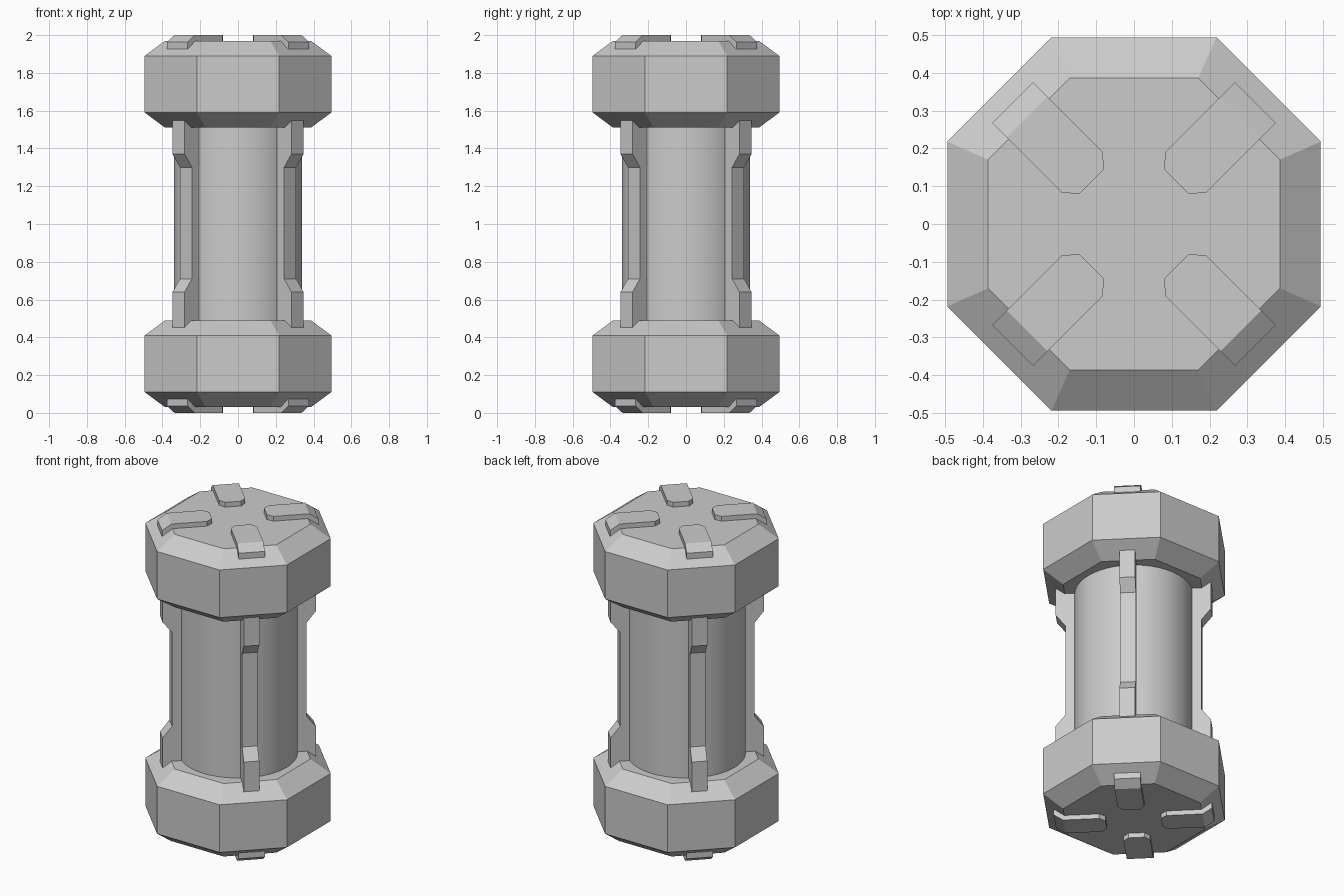
import bpy, bmesh
from math import radians
from mathutils import Matrix

if "Cube" in bpy.data.objects:
    bpy.data.objects.remove(bpy.data.objects["Cube"])


def loft(name, rings, matrix=Matrix()):
    """Skin a list of equal-length point rings and close both ends."""
    bm = bmesh.new()
    rows = [[bm.verts.new(matrix @ Matrix.Translation(p).translation) for p in ring] for ring in rings]
    n = len(rows[0])
    for a, b in zip(rows, rows[1:]):
        for i in range(n):
            bm.faces.new((a[i], a[(i + 1) % n], b[(i + 1) % n], b[i]))
    bm.faces.new(rows[0])
    bm.faces.new(rows[-1])
    bmesh.ops.recalc_face_normals(bm, faces=bm.faces)
    mesh = bpy.data.meshes.new(name)
    bm.to_mesh(mesh)
    bm.free()
    obj = bpy.data.objects.new(name, mesh)
    bpy.context.collection.objects.link(obj)
    return obj


def octagon(a, b, z):
    return [(a, -b, z), (a, b, z), (b, a, z), (-b, a, z),
            (-a, b, z), (-a, -b, z), (-b, -a, z), (b, -a, z)]


# Smooth central barrel
bpy.ops.mesh.primitive_cylinder_add(vertices=48, radius=0.34, depth=1.1, location=(0, 0, 1))
barrel = bpy.context.object
barrel.name = "barrel"
bpy.ops.object.shade_smooth_by_angle(angle=radians(30))

# Chamfered octagonal end caps
cap = [(0.386, 0.170, 0.03), (0.494, 0.218, 0.11), (0.494, 0.218, 0.41), (0.386, 0.170, 0.49)]
loft("bottom_cap", [octagon(*c) for c in cap])
loft("top_cap", [octagon(a, b, 2 - z) for a, b, z in cap])

# Side ribs (height, outer radius) and bent end pads (radius, half width, top, base)
rib = [(0.45, 0.445), (0.64, 0.445), (0.71, 0.39), (1.30, 0.39), (1.37, 0.445), (1.555, 0.445)]
pad = [(0.159, 0.046, 2.0, 1.94), (0.193, 0.076, 2.0, 1.94),
       (0.400, 0.076, 2.0, 1.94), (0.454, 0.076, 1.963, 1.925)]
flip = Matrix.Translation((0, 0, 2)) @ Matrix.Scale(-1, 4, (0, 0, 1))
for i in range(4):
    turn = Matrix.Rotation(radians(45 + 90 * i), 4, 'Z')
    w = 0.045
    loft(f"side_rib_{i + 1}",
         [[(0.3, -w, z), (r, -w, z), (r, w, z), (0.3, w, z)] for z, r in rib], turn)
    rings = [[(u, -h, b), (u, h, b), (u, h, t), (u, -h, t)] for u, h, t, b in pad]
    loft(f"top_pad_{i + 1}", rings, turn)
    loft(f"bottom_pad_{i + 1}", rings, flip @ turn)
